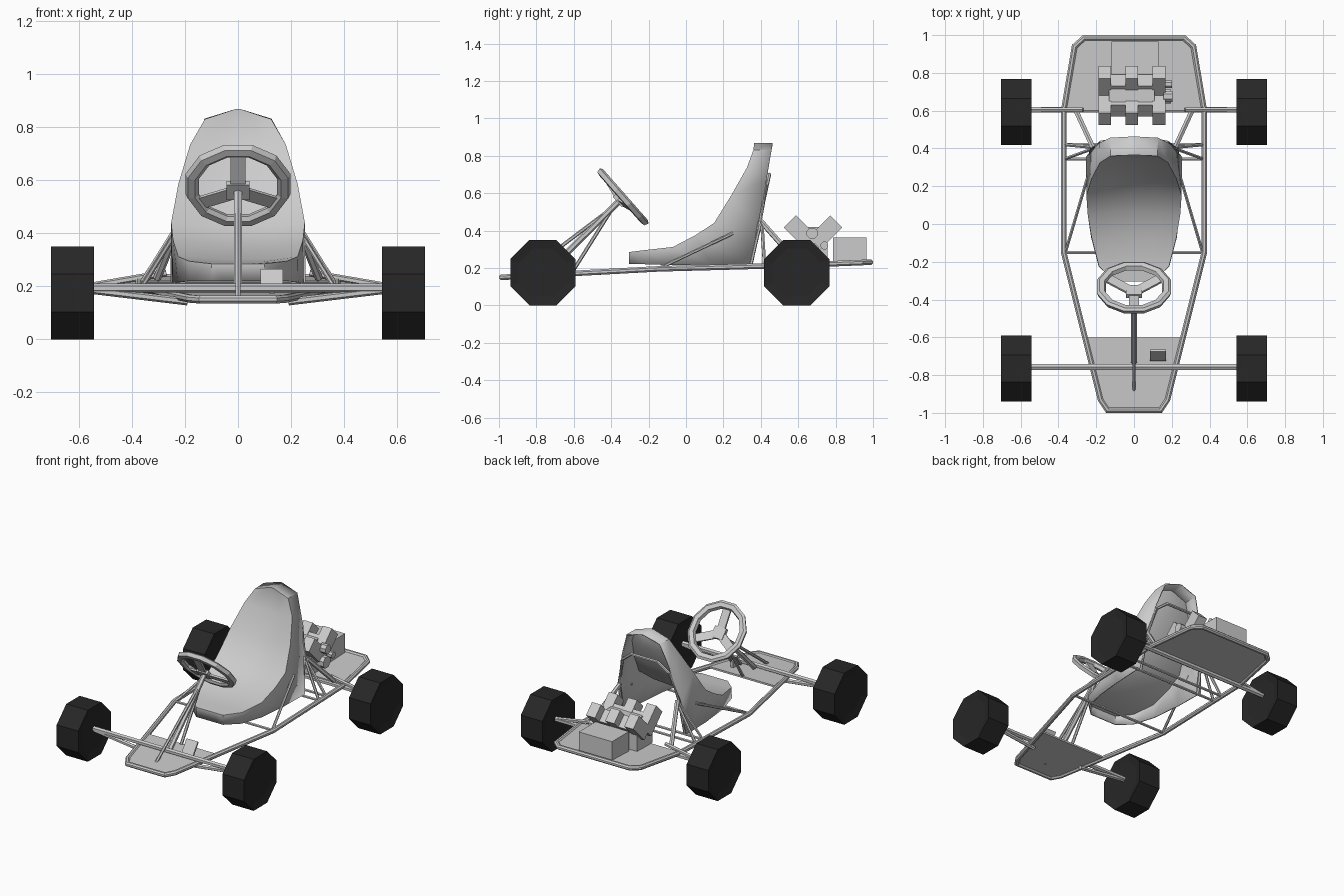
import bpy, bmesh, math
from mathutils import Vector, Matrix

if "Cube" in bpy.data.objects:
    bpy.data.objects.remove(bpy.data.objects["Cube"])


def material(name, v):
    m = bpy.data.materials.new(name)
    m.diffuse_color = (v, v, v, 1)
    m.use_nodes = True
    m.node_tree.nodes["Principled BSDF"].inputs["Base Color"].default_value = m.diffuse_color
    return m


GREY = material("light grey", 0.6)
BLACK = material("tyre black", 0.02)


def finish(name, bm, mat=GREY):
    bmesh.ops.recalc_face_normals(bm, faces=bm.faces)
    me = bpy.data.meshes.new(name)
    bm.to_mesh(me)
    bm.free()
    me.materials.append(mat)
    ob = bpy.data.objects.new(name, me)
    bpy.context.collection.objects.link(ob)
    return ob


def box(name, c, s, rot=None):
    bm = bmesh.new()
    m = Matrix.Translation(c) @ (rot or Matrix()) @ Matrix.Diagonal((*s, 1))
    bmesh.ops.create_cube(bm, size=1, matrix=m)
    return finish(name, bm)


def tube(name, pts, r, sides=6, closed=False):
    """Sweep a round section along a path with mitred corners."""
    bm = bmesh.new()
    P = [Vector(p) for p in pts]
    n = len(P)
    rings = []
    for i, p in enumerate(P):
        a = P[i - 1] if (closed or i > 0) else None
        b = P[(i + 1) % n] if (closed or i < n - 1) else None
        t = Vector()
        if a is not None:
            t += (p - a).normalized()
        if b is not None:
            t += (b - p).normalized()
        t.normalize()
        ref = Vector((0, 0, 1)) if abs(t.z) < 0.95 else Vector((0, 1, 0))
        u = t.cross(ref).normalized()
        w = u.cross(t)
        k = 1.0
        if a is not None and b is not None:
            k = 1 / max(0.7, t.dot((p - a).normalized()))
        ring = []
        for j in range(sides):
            g = 2 * math.pi * (j + 0.5) / sides
            ring.append(bm.verts.new(p + u * math.cos(g) * r * k + w * math.sin(g) * r))
        rings.append(ring)
    for i in range(n if closed else n - 1):
        A, B = rings[i], rings[(i + 1) % n]
        for j in range(sides):
            q = (j + 1) % sides
            bm.faces.new((A[j], A[q], B[q], B[j]))
    if not closed:
        bm.faces.new(rings[0])
        bm.faces.new(rings[-1])
    return finish(name, bm)


def cyl_x(name, c, r, w, sides, mat=GREY, inset=0):
    bm = bmesh.new()
    m = (Matrix.Translation(c) @ Matrix.Rotation(math.pi / 2, 4, 'Y')
         @ Matrix.Rotation(math.pi / sides, 4, 'Z'))
    bmesh.ops.create_cone(bm, cap_ends=True, segments=sides, radius1=r, radius2=r, depth=w, matrix=m)
    if inset:
        caps = [f for f in bm.faces if len(f.verts) == sides]
        bmesh.ops.inset_individual(bm, faces=caps, thickness=inset, depth=-0.01)
    return finish(name, bm, mat)


# wheels
for y, end in ((-0.765, "front"), (0.592, "rear")):
    for s, side in ((-1, "left"), (1, "right")):
        cyl_x(f"{end}_{side}_wheel", (s * 0.623, y, 0.175), 0.189, 0.162, 8, BLACK, 0.05)

# main frame loop, sloping up to the rear
half = [(0.14, -0.985, 0.15), (0.177, -0.93, 0.153), (0.372, -0.15, 0.195),
        (0.372, 0.6, 0.215), (0.315, 0.94, 0.229), (0.265, 0.985, 0.231)]
tube("frame", half + [(-x, y, z) for x, y, z in reversed(half)], 0.016, 8, True)


# floor plates
def plate(name, pts):
    bm = bmesh.new()
    loop = pts + [(-x, y, z) for x, y, z in reversed(pts)]
    f = bm.faces.new([bm.verts.new(p) for p in loop])
    ext = bmesh.ops.extrude_face_region(bm, geom=[f])
    bmesh.ops.translate(bm, vec=(0, 0, -0.012),
                        verts=[v for v in ext["geom"] if isinstance(v, bmesh.types.BMVert)])
    finish(name, bm)


plate("front_floor", [(0.14, -0.98, 0.158), (0.175, -0.93, 0.16), (0.258, -0.6, 0.178)])
plate("rear_deck", [(0.37, 0.6, 0.222), (0.312, 0.94, 0.235), (0.265, 0.98, 0.237)])

# axles and cross members
tube("front_axle", [(-0.56, -0.757, 0.193), (0.56, -0.757, 0.193)], 0.017)
tube("rear_axle", [(-0.56, 0.605, 0.2), (0.56, 0.605, 0.2)], 0.017)
tube("middle_cross_bar", [(-0.37, -0.15, 0.195), (0.37, -0.15, 0.195)], 0.009)
tube("seat_cross_bar", [(-0.37, 0.345, 0.208), (0.37, 0.345, 0.208)], 0.009)
tube("rear_cross_bar", [(-0.37, 0.42, 0.21), (0.37, 0.42, 0.21)], 0.009)
for s, side in ((-1, "left"), (1, "right")):
    rods = [
        ("front_axle_brace", (0.55, -0.757, 0.185), (0.19, -0.757, 0.142), 0.014),
        ("rear_axle_brace", (0.55, 0.605, 0.202), (0.27, 0.605, 0.25), 0.013),
        ("seat_side_strut", (0.36, -0.14, 0.2), (0.245, 0.25, 0.385), 0.009),
        ("seat_strut", (0.365, 0.42, 0.21), (0.21, 0.405, 0.45), 0.01),
        ("seat_inner_strut", (0.365, 0.345, 0.21), (0.215, 0.4, 0.45), 0.009),
        ("seat_rear_strut", (0.305, 0.595, 0.23), (0.215, 0.4, 0.45), 0.015),
    ]
    for name, a, b, r in rods:
        tube(f"{side}_{name}", [(s * a[0], *a[1:]), (s * b[0], *b[1:])], r)

# hoop behind the seat
hoop = [(0.235, 0.345, 0.21), (0.225, 0.395, 0.45), (0.175, 0.432, 0.64), (0.1, 0.445, 0.7)]
tube("seat_hoop", hoop + [(-x, y, z) for x, y, z in reversed(hoop)], 0.01)

# seat shell: front y, z, half width, then y, z of the turned-back rim, hollow depth
rows = [(-0.305, 0.285, 0.10, -0.305, 0.22, 0), (-0.225, 0.295, 0.185, -0.225, 0.22, 0.004),
        (-0.07, 0.312, 0.225, -0.07, 0.215, 0.01), (0.05, 0.375, 0.245, 0.14, 0.214, 0.015),
        (0.15, 0.44, 0.252, 0.355, 0.216, 0.02), (0.24, 0.585, 0.225, 0.39, 0.41, 0.02),
        (0.325, 0.735, 0.18, 0.43, 0.67, 0.015), (0.36, 0.83, 0.125, 0.457, 0.832, 0.005),
        (0.365, 0.868, 0.01, 0.463, 0.868, 0)]
bm = bmesh.new()
T = [-1, -0.5, 0, 0.5, 1]
grid, rim = [], []
for y, z, w, ry, rz, d in rows:
    grid.append([bm.verts.new((t * w, y + d * (1 - t * t), z - d * (1 - t * t))) for t in T])
    rim.append({i: bm.verts.new((t * w * 1.01, ry, rz)) for i, t in enumerate(T)})
R = len(rows) - 1
for i in range(R):
    for j in range(4):
        bm.faces.new((grid[i][j], grid[i][j + 1], grid[i + 1][j + 1], grid[i + 1][j]))
edge = ([(0, j) for j in range(5)] + [(i, 4) for i in range(1, R + 1)]
        + [(R, j) for j in (3, 2, 1, 0)] + [(i, 0) for i in range(R - 1, 0, -1)])
for k, (i, j) in enumerate(edge):
    p, q = edge[(k + 1) % len(edge)]
    bm.faces.new((grid[i][j], grid[p][q], rim[p][q], rim[i][j]))
bmesh.ops.delete(bm, geom=[v for v in bm.verts if not v.link_faces], context='VERTS')
seat = finish("seat", bm)
sol = seat.modifiers.new("thickness", 'SOLIDIFY')
sol.thickness = 0.008
bpy.context.view_layer.objects.active = seat
seat.select_set(True)
bpy.ops.object.shade_smooth_by_angle(angle=math.radians(35))
seat.select_set(False)

# steering wheel: ring, three spokes, hub
W = Matrix.Translation((0, -0.337, 0.58)) @ Matrix.Rotation(math.radians(-48.6), 4, 'X')
bm = bmesh.new()
section = [(0.2, 0.008), (0.185, 0.018), (0.158, 0.014), (0.15, -0.008), (0.165, -0.02), (0.192, -0.016)]
rings = []
for k in range(12):
    g = 2 * math.pi * (k + 0.5) / 12
    rings.append([bm.verts.new(W @ Vector((r * 1.02 * math.cos(g), r * 1.02 * math.sin(g), h)))
                  for r, h in section])
for k in range(12):
    A, B = rings[k], rings[(k + 1) % 12]
    for j in range(6):
        q = (j + 1) % 6
        bm.faces.new((A[j], A[q], B[q], B[j]))
finish("steering_wheel_rim", bm)
for k, deg in enumerate((-90, 30, 150)):
    M = (W @ Matrix.Rotation(math.radians(deg), 4, 'Z') @ Matrix.Translation((0.09, 0, -0.018))
         @ Matrix.Rotation(math.radians(-10), 4, 'Y'))
    box(f"steering_spoke_{k + 1}", M.to_translation(), (0.16, 0.055, 0.012), M.to_3x3().to_4x4())
M = W @ Matrix.Translation((0, 0, -0.028))
box("steering_hub", M.to_translation(), (0.085, 0.075, 0.025), M.to_3x3().to_4x4())

# steering column and its braces
tube("steering_column", [(0, -0.355, 0.56), (0, -0.73, 0.19)], 0.017)
tube("column_front_brace", [(0, -0.37, 0.54), (0, -0.88, 0.155)], 0.01)
tube("column_rear_brace", [(0, -0.38, 0.54), (0, -0.61, 0.175)], 0.01)

# pedal
box("pedal", (0.128, -0.695, 0.225), (0.085, 0.012, 0.09), Matrix.Rotation(math.radians(-35), 4, 'X'))
box("pedal_arm", (0.128, -0.69, 0.19), (0.02, 0.03, 0.05))

# engine: block, alternating V cylinders, pulleys
box("engine_block", (-0.012, 0.675, 0.3), (0.3, 0.165, 0.15))
box("engine_top", (-0.012, 0.68, 0.375), (0.24, 0.12, 0.09))
for k, x in enumerate((-0.155, -0.012, 0.132)):
    for s, side in ((-1, "front"), (1, "rear")):
        rot = Matrix.Rotation(-s * math.radians(45), 4, 'X')
        c = Vector((x, 0.68, 0.325)) + rot @ Vector((0, 0, 0.09))
        box(f"{side}_cylinder_{k + 1}", c, (0.068, 0.092, 0.17), rot)
for k, x in enumerate((-0.084, 0.06)):
    for s, side in ((-1, "front"), (1, "rear")):
        rot = Matrix.Rotation(-s * math.radians(45), 4, 'X')
        c = Vector((x, 0.68, 0.325)) + rot @ Vector((0, 0, 0.06))
        box(f"{side}_bank_{k + 1}", c, (0.078, 0.085, 0.11), rot)
cyl_x("upper_pulley", (0.18, 0.675, 0.385), 0.032, 0.05, 8)
cyl_x("lower_pulley", (0.17, 0.675, 0.295), 0.04, 0.05, 8)
cyl_x("side_pulley", (0.175, 0.74, 0.32), 0.022, 0.05, 8)

# fuel box on the rear deck
box("fuel_box", (0.005, 0.875, 0.295), (0.25, 0.18, 0.135))
